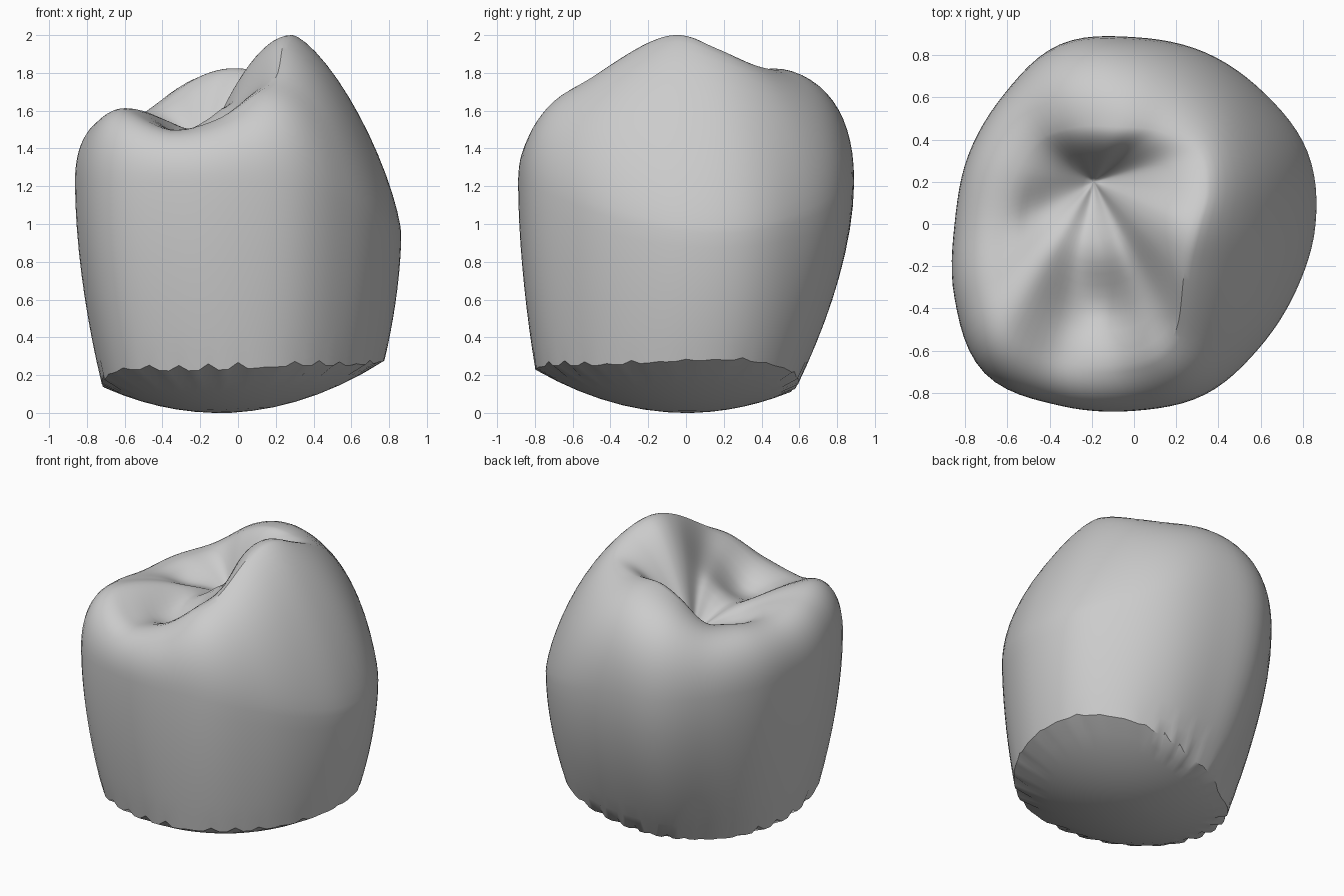
import bpy, bmesh, math, random
from mathutils import Vector

cube = bpy.data.objects.get("Cube")
if cube:
    bpy.data.objects.remove(cube, do_unlink=True)
random.seed(4)

SEG, LOW, WALL, BITE, CAP = 96, 9, 14, 16, 7

# Sixteen control values each, counter-clockwise from +x
BELLY = [.86, .89, .875, .88, .885, .92, .87, .85, .85, .92, 1.0, .93, .885, .875, .835, .83]
TAPER = [.9, .88, .84, .73, .64, .6, .62, .73, .82, .84, .86, .88, .9, .9, .91, .91]
CREST = [Vector(p) for p in (
    (.29, -.03, 2), (.34, .16, 1.93), (.3, .34, 1.85), (.12, .44, 1.82),
    (-.08, .46, 1.82), (-.26, .46, 1.75), (-.45, .4, 1.6), (-.57, .22, 1.56),
    (-.62, 0, 1.54), (-.63, -.25, 1.58), (-.58, -.47, 1.61), (-.36, -.64, 1.5),
    (-.12, -.67, 1.55), (.08, -.63, 1.68), (.2, -.5, 1.775), (.24, -.22, 1.95))]
PIT = Vector((-.19, .2, 1.4))


def loop_value(values, t):
    """Smooth closed interpolation, t from 0 to 1."""
    n = len(values)
    i = int(t * n)
    f = t * n - i
    a, b, c, d = (values[(i + k) % n] for k in (-1, 0, 1, 2))
    return b + (c - a) * (f / 2) + (a * 2 - b * 5 + c * 4 - d) * (f * f / 2) \
        + (b * 3 - a - c * 3 + d) * (f ** 3 / 2)


def bump(p, x, y, height, width):
    return height * math.exp(-((p.x - x) ** 2 + (p.y - y) ** 2) / (2 * width ** 2))


def base_height(x, y):
    return .36 * ((x + .1) ** 2 + y * y)


def column(k):
    """Points from the underside up the wall, over the crest and into the pit."""
    t = k / SEG
    ang = t * math.tau
    way = Vector((math.cos(ang), math.sin(ang), 0))
    belly, crest = loop_value(BELLY, t), loop_value(CREST, t)
    foot = belly * loop_value(TAPER, t)
    # the wall leans in lower and straighter on the right
    lean = max(0, math.cos(ang - math.radians(10))) ** 1.5
    mid_z = 1.22 - .27 * lean
    power = .87 + .6 * lean
    pts = []
    # domed underside
    for i in range(1, CAP + 1):
        p = way * (foot * i / CAP) + Vector((-.04, 0, 0)) * (1 - i / CAP)
        p.z = base_height(p.x, p.y)
        pts.append(p)
    rim = pts[-1].z
    # ragged lower edge
    if k % 3 == 0:
        pts[-1].z += random.uniform(0, .04)
    # tapering lower wall
    for i in range(1, LOW + 1):
        u = i / LOW
        p = way * (foot + (belly - foot) * (1 - (1 - u) ** 1.8))
        p.z = rim + (mid_z - rim) * u
        pts.append(p)
    # shoulder curving in to the crest
    outer = way * belly
    for i in range(1, WALL + 1):
        a = i / WALL * math.pi / 2
        p = crest.lerp(outer, max(math.cos(a), 0) ** power)
        p.z = mid_z + (crest.z - mid_z) * math.sin(a) ** power
        pts.append(p)
    # chewing surface: convex cusps falling into the pit
    for i in range(1, BITE):
        s = 1 - i / BITE
        p = PIT.lerp(crest, s)
        p.z = PIT.z + (crest.z - PIT.z) * math.sin(math.pi * s / 2) ** 1.1
        fade = min(1, 4 * (1 - s))
        p.z += fade * (bump(p, -.16, -.1, .08, .11) + bump(p, -.14, -.42, -.08, .12)
                       + bump(p, -.45, .05, -.03, .08))
        pts.append(p)
    return pts


# Tooth crown, lofted around the vertical axis
bm = bmesh.new()
cols = [[bm.verts.new(p) for p in column(k)] for k in range(SEG)]
bottom = bm.verts.new((-.04, 0, 0))
top = bm.verts.new((PIT.x, PIT.y, PIT.z + .01))
for a, b in zip(cols, cols[1:] + cols[:1]):
    bm.faces.new((bottom, b[0], a[0]))
    bm.faces.new((a[-1], b[-1], top))
    for i in range(len(a) - 1):
        bm.faces.new((a[i], b[i], b[i + 1], a[i + 1]))
bmesh.ops.recalc_face_normals(bm, faces=bm.faces)
mesh = bpy.data.meshes.new("tooth_crown")
bm.to_mesh(mesh)
bm.free()
crown = bpy.data.objects.new("tooth_crown", mesh)
bpy.context.collection.objects.link(crown)

mat = bpy.data.materials.new("light_grey")
mat.use_nodes = True
mat.diffuse_color = (.6, .6, .6, 1)
mat.node_tree.nodes["Principled BSDF"].inputs["Base Color"].default_value = (.6, .6, .6, 1)
mesh.materials.append(mat)

bpy.ops.object.select_all(action='DESELECT')
crown.select_set(True)
bpy.context.view_layer.objects.active = crown
bpy.ops.object.shade_smooth_by_angle(angle=math.radians(35))
